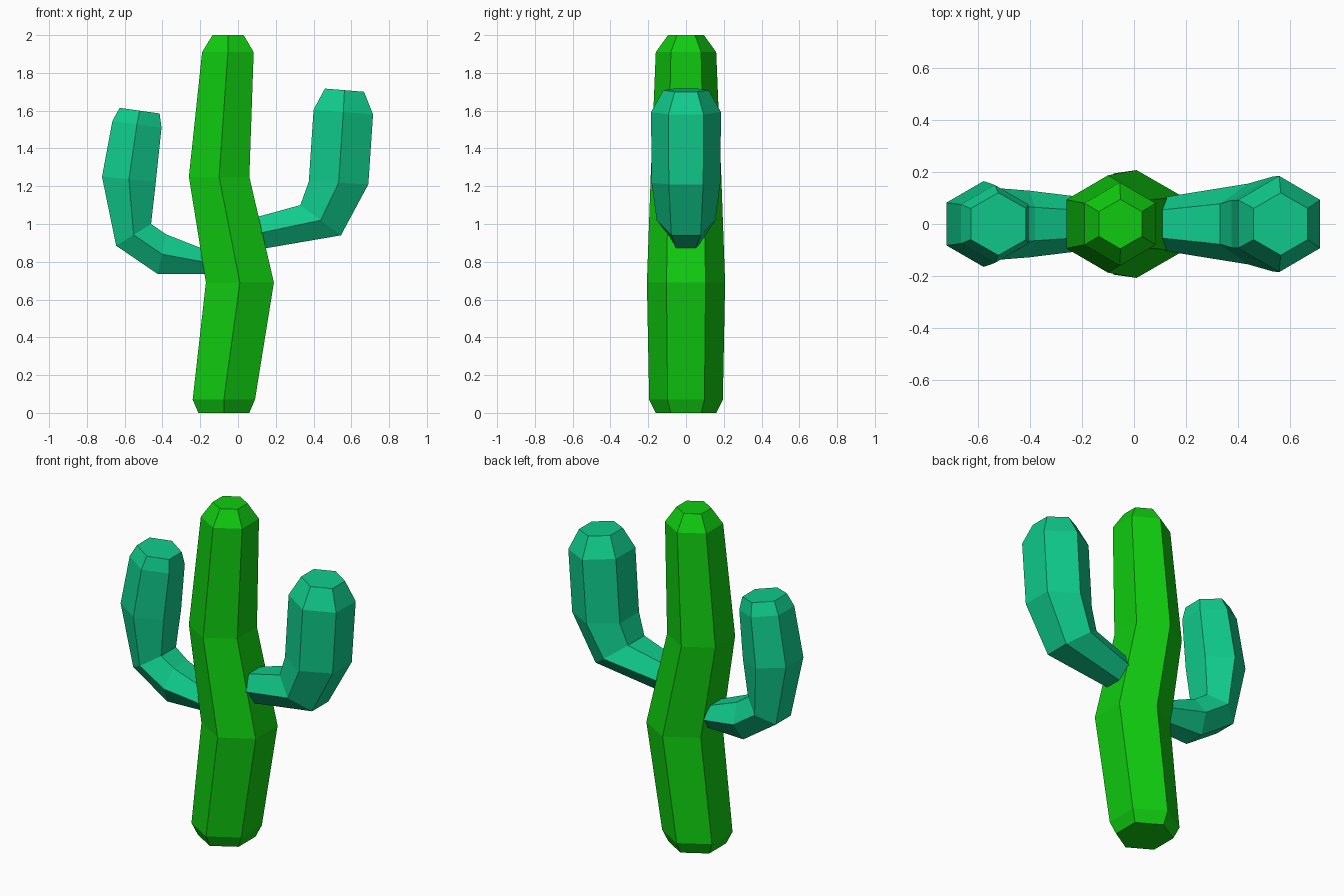
import bpy
import bmesh
from mathutils import Vector

cube = bpy.data.objects.get("Cube")
if cube:
    bpy.data.objects.remove(cube, do_unlink=True)


def material(name, rgb):
    m = bpy.data.materials.new(name)
    m.use_nodes = True
    m.diffuse_color = (*rgb, 1)
    m.node_tree.nodes["Principled BSDF"].inputs["Base Color"].default_value = (*rgb, 1)
    return m


def hex_tube(name, sections, mat):
    """Six-sided capped tube; each section is (x1, z1, x2, z2, y radius)."""
    bm = bmesh.new()
    rings = []
    for x1, z1, x2, z2, r in sections:
        a, b = Vector((x1, 0, z1)), Vector((x2, 0, z2))
        mid = (a + b) / 2
        side = Vector((0, r, 0))
        points = (a + side / 2, a - side / 2, mid - side,
                  b - side / 2, b + side / 2, mid + side)
        rings.append([bm.verts.new(p) for p in points])
    for low, high in zip(rings, rings[1:]):
        for i in range(6):
            j = (i + 1) % 6
            bm.faces.new((low[i], low[j], high[j], high[i]))
    bm.faces.new(rings[0])
    bm.faces.new(rings[-1])
    bmesh.ops.recalc_face_normals(bm, faces=bm.faces)
    mesh = bpy.data.meshes.new(name)
    bm.to_mesh(mesh)
    bm.free()
    mesh.materials.append(mat)
    obj = bpy.data.objects.new(name, mesh)
    bpy.context.collection.objects.link(obj)
    return obj


leaf_green = material("leaf green", (0.005, 0.6, 0.005))
teal_green = material("teal green", (0.005, 0.6, 0.26))

# Bent trunk with level cross-sections
trunk = [(-0.21, 0, 0.06, 0, 0.16),
         (-0.24, 0.07, 0.09, 0.07, 0.195),
         (-0.17, 0.69, 0.19, 0.69, 0.207),
         (-0.26, 1.25, 0.06, 1.25, 0.187),
         (-0.19, 1.91, 0.083, 1.91, 0.16),
         (-0.135, 2, 0.03, 2, 0.095)]
hex_tube("trunk", trunk, leaf_green)

# Higher arm on the left, rooted inside the trunk
left_arm = [(0.02, 1.015, 0.05, 0.855, 0.09),
            (0.33, 1.10, 0.545, 0.94, 0.155),
            (0.375, 1.225, 0.69, 1.21, 0.182),
            (0.40, 1.605, 0.715, 1.58, 0.185),
            (0.46, 1.717, 0.667, 1.70, 0.12)]
hex_tube("left_arm", left_arm, teal_green)

# Lower arm on the right, with a rounder elbow
right_arm = [(-0.05, 0.815, -0.05, 0.735, 0.085),
             (-0.38, 0.945, -0.425, 0.735, 0.128),
             (-0.46, 1.0, -0.645, 0.885, 0.14),
             (-0.435, 1.225, -0.72, 1.25, 0.165),
             (-0.405, 1.51, -0.665, 1.545, 0.15),
             (-0.415, 1.585, -0.627, 1.615, 0.12)]
hex_tube("right_arm", right_arm, teal_green)
